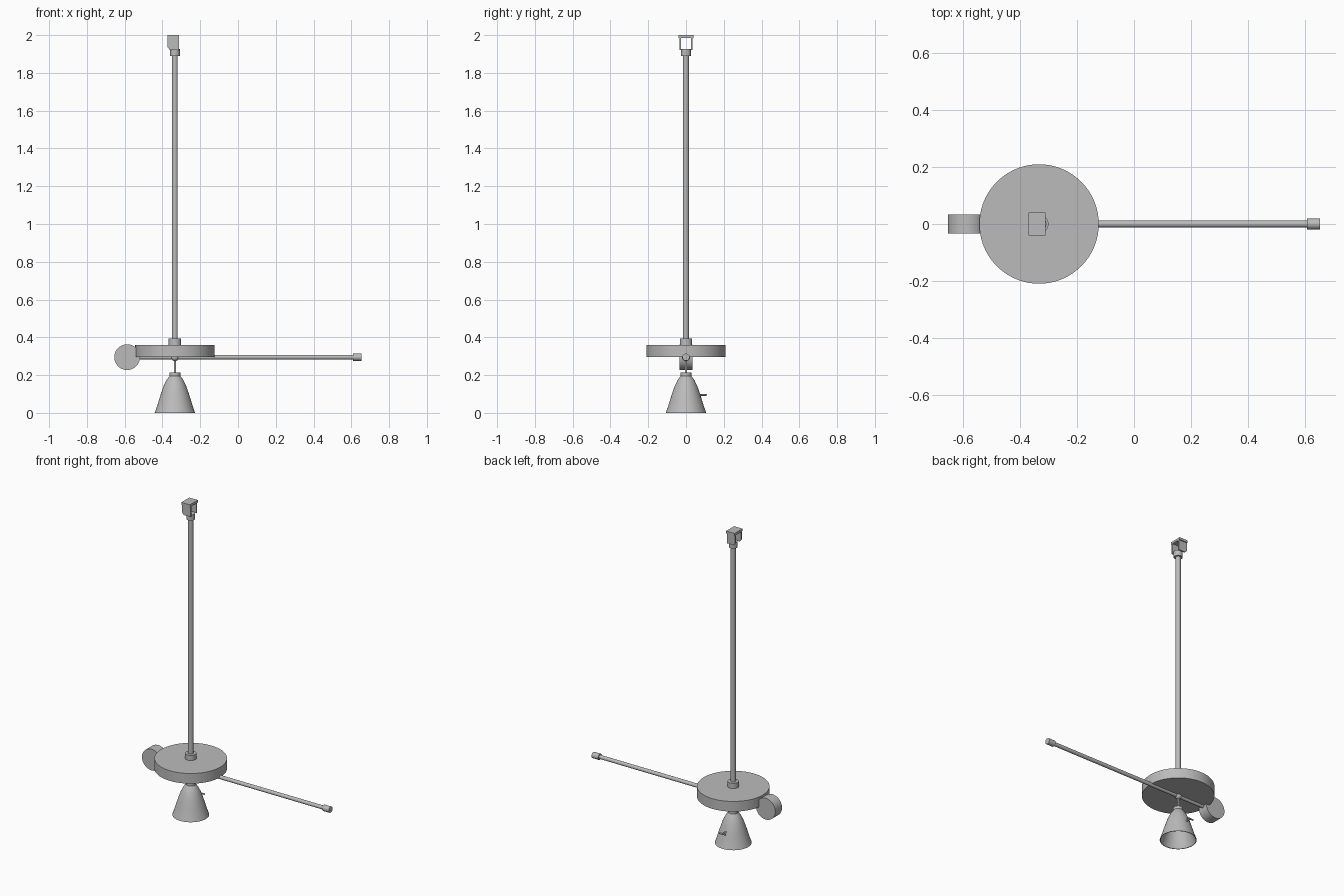
import bpy, bmesh, math
from mathutils import Vector

if "Cube" in bpy.data.objects:
    bpy.data.objects.remove(bpy.data.objects["Cube"])

AX = -0.334   # x of the vertical axis
ARM_Z = 0.295  # height of the horizontal arm

grey = bpy.data.materials.new("light_grey")
grey.diffuse_color = (0.5, 0.5, 0.5, 1)
grey.use_nodes = True
grey.node_tree.nodes["Principled BSDF"].inputs["Base Color"].default_value = grey.diffuse_color


def finish(ob, name, smooth=True):
    ob.name = name
    ob.data.materials.append(grey)
    if smooth:
        bpy.ops.object.select_all(action='DESELECT')
        ob.select_set(True)
        bpy.context.view_layer.objects.active = ob
        bpy.ops.object.shade_smooth_by_angle(angle=math.radians(30))
    return ob


def rod(name, a, b, r, n=32):
    """Cylinder between two points."""
    a, b = Vector(a), Vector(b)
    d = b - a
    bpy.ops.mesh.primitive_cylinder_add(
        vertices=n, radius=r, depth=d.length, location=(a + b) / 2,
        rotation=d.to_track_quat('Z', 'Y').to_euler())
    return finish(bpy.context.object, name)


def column(name, z0, z1, r, n=32):
    return rod(name, (AX, 0, z0), (AX, 0, z1), r, n)


def prism(name, outline, y0, y1):
    """Extrude an x-z outline along y."""
    bm = bmesh.new()
    f = bm.faces.new([bm.verts.new((x, y0, z)) for x, z in outline])
    out = bmesh.ops.extrude_face_region(bm, geom=[f])
    moved = [v for v in out["geom"] if isinstance(v, bmesh.types.BMVert)]
    bmesh.ops.translate(bm, verts=moved, vec=(0, y1 - y0, 0))
    bmesh.ops.recalc_face_normals(bm, faces=bm.faces)
    me = bpy.data.meshes.new(name)
    bm.to_mesh(me)
    bm.free()
    ob = bpy.data.objects.new(name, me)
    bpy.context.collection.objects.link(ob)
    return finish(ob, name, False)


def lathe(name, profile, n=48):
    """Spin a closed r-z profile around the vertical axis."""
    bm = bmesh.new()
    rings = [[bm.verts.new((AX + r * math.cos(2 * math.pi * i / n),
                            r * math.sin(2 * math.pi * i / n), z))
              for i in range(n)] for r, z in profile]
    for k, ring in enumerate(rings):
        nxt = rings[(k + 1) % len(rings)]
        for i in range(n):
            j = (i + 1) % n
            bm.faces.new((ring[i], ring[j], nxt[j], nxt[i]))
    bmesh.ops.recalc_face_normals(bm, faces=bm.faces)
    me = bpy.data.meshes.new(name)
    bm.to_mesh(me)
    bm.free()
    ob = bpy.data.objects.new(name, me)
    bpy.context.collection.objects.link(ob)
    return finish(ob, name)


# Tall post with its collars
column("post", 0.36, 1.90, 0.015)
column("lower_collar", 0.36, 0.393, 0.033)
column("upper_collar", 1.89, 1.926, 0.026)

# Open hanging bracket: top plate and two cheeks
x0, x1 = AX - 0.038, AX + 0.022
prism("bracket_top", [(x0, 1.985), (x1, 1.985), (x1, 2.0), (x0, 2.0)], -0.04, 0.04)
cheek = [(x0, 1.935), (x0 + 0.012, 1.92), (x1, 1.92), (x1, 1.985), (x0, 1.985)]
for side, s in (("front", -1), ("back", 1)):
    prism("bracket_cheek_" + side, cheek, s * 0.034, s * 0.026)

# Main round canopy
column("canopy", 0.295, 0.36, 0.21, 96)

# Horizontal arm, end tip and counterweight
rod("arm", (-0.56, 0, ARM_Z), (0.63, 0, ARM_Z), 0.012)
rod("arm_tip", (0.608, 0, ARM_Z), (0.655, 0, ARM_Z), 0.019)
rod("counterweight", (-0.587, -0.034, ARM_Z), (-0.587, 0.034, ARM_Z), 0.068, 64)

# Pivot knob and thin hanger stem
bpy.ops.mesh.primitive_uv_sphere_add(segments=24, ring_count=12, radius=0.021,
                                     location=(AX, 0, ARM_Z))
finish(bpy.context.object, "pivot_knob")
column("stem", 0.20, 0.29, 0.006, 16)

# Hollow flared shade with its cap
outer = [(0.107, 0), (0.094, 0.037), (0.085, 0.067), (0.073, 0.105),
         (0.060, 0.142), (0.044, 0.175), (0.029, 0.195)]
inner = [(r - 0.004, z - 0.003 if z else 0) for r, z in reversed(outer)]
lathe("shade", outer + inner)
column("shade_cap", 0.192, 0.213, 0.029)

# Small switch key behind the shade
rod("switch_stem", (AX, 0.07, 0.095), (AX, 0.105, 0.095), 0.005, 16)
rod("switch_bar", (AX - 0.022, 0.107, 0.095), (AX + 0.022, 0.107, 0.095), 0.005, 16)
